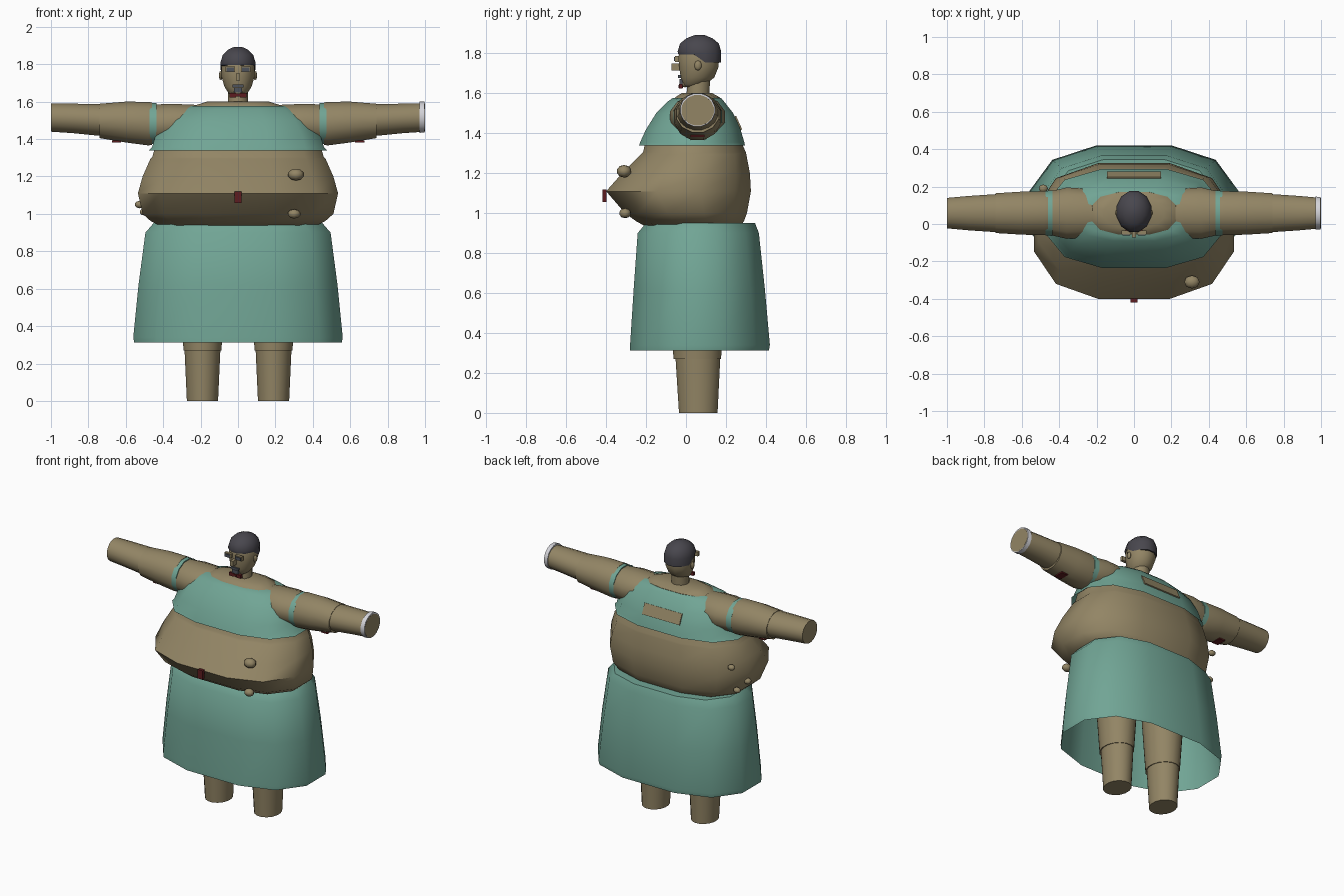
import bpy, bmesh, math
from mathutils import Vector


def material(name, rgb):
    m = bpy.data.materials.new(name)
    m.diffuse_color = (*rgb, 1)
    return m


SKIN = material("olive skin", (0.29, 0.235, 0.13))
TEAL = material("teal cloth", (0.165, 0.375, 0.30))
HAIR = material("dark hair", (0.065, 0.062, 0.075))
RED = material("dark red", (0.11, 0.012, 0.014))
WHITE = material("white cuff", (0.66, 0.66, 0.70))
GREY = material("slate grey", (0.075, 0.085, 0.105))

# Cross-sections as unit outlines
Q = [(1, 0.3), (0.78, 0.78), (0.36, 1)]
BODY = (Q + [(-x, y) for x, y in Q[::-1]] + [(-x, -y) for x, y in Q]
        + [(x, -y) for x, y in Q[::-1]])


def circle(n):
    return [(math.cos(2 * math.pi * (i + .5) / n), math.sin(2 * math.pi * (i + .5) / n))
            for i in range(n)]


def finish(name, bm, mat, angle=45):
    bmesh.ops.recalc_face_normals(bm, faces=bm.faces)
    me = bpy.data.meshes.new(name)
    bm.to_mesh(me)
    bm.free()
    ob = bpy.data.objects.new(name, me)
    bpy.context.collection.objects.link(ob)
    me.materials.append(mat)
    bpy.ops.object.select_all(action='DESELECT')
    ob.select_set(True)
    bpy.context.view_layer.objects.active = ob
    bpy.ops.object.shade_smooth_by_angle(angle=math.radians(angle))
    return ob


def loft(name, rings, section, mat, axis='Z', side=1, caps=(True, True), shift=0):
    """Rings are (position, half width, low, high); X axis lofts use y low/high from width."""
    bm = bmesh.new()
    loops = []
    for p, w, a, b in rings:
        c, r = (a + b) / 2, (b - a) / 2
        if axis == 'Z':
            pts = [(shift + u * w, c + v * r, p) for u, v in section]
        else:
            pts = [(side * p, 0.058 + u * w, c + v * r) for u, v in section]
        loops.append([bm.verts.new(q) for q in pts])
    n = len(section)
    for A, B in zip(loops, loops[1:]):
        for i in range(n):
            bm.faces.new((A[i], A[(i + 1) % n], B[(i + 1) % n], B[i]))
    for flag, loop in zip(caps, (loops[0], loops[-1])):
        if flag:
            bm.faces.new(loop)
    return finish(name, bm, mat)


def box(name, loc, size, mat, tilt=0):
    bm = bmesh.new()
    bmesh.ops.create_cube(bm, size=1)
    for v in bm.verts:
        v.co = Vector(a * b for a, b in zip(v.co, size))
    ob = finish(name, bm, mat)
    ob.location = loc
    ob.rotation_euler.x = tilt
    return ob


def ball(name, loc, size, mat, seg=8, rings=5):
    bm = bmesh.new()
    bmesh.ops.create_uvsphere(bm, u_segments=seg, v_segments=rings, radius=1)
    for v in bm.verts:
        v.co = Vector(a * b + c for a, b, c in zip(v.co, size, loc))
    return finish(name, bm, mat, 50)


# Skirt, open at the hem
loft("skirt", [(0.312, 0.555, -0.28, 0.415), (0.34, 0.56, -0.28, 0.42),
               (0.62, 0.532, -0.262, 0.395), (0.90, 0.495, -0.242, 0.365),
               (0.952, 0.45, -0.20, 0.345)], BODY, TEAL, caps=(False, True))

# Belly
loft("belly", [(0.938, 0.42, -0.21, 0.275), (0.96, 0.465, -0.25, 0.29),
               (1.0, 0.51, -0.305, 0.305), (1.11, 0.535, -0.40, 0.325),
               (1.20, 0.51, -0.32, 0.32), (1.295, 0.468, -0.225, 0.302),
               (1.305, 0.458, -0.215, 0.30), (1.37, 0.44, -0.20, 0.27)], BODY, SKIN)

# Shirt and bare neckline
loft("shirt", [(1.34, 0.475, -0.235, 0.295), (1.355, 0.46, -0.23, 0.292),
               (1.42, 0.44, -0.20, 0.273), (1.50, 0.39, -0.15, 0.237),
               (1.56, 0.32, -0.09, 0.19), (1.578, 0.26, -0.065, 0.175)],
     BODY, TEAL, caps=(False, True))
loft("neckline", [(1.57, 0.24, -0.06, 0.17), (1.58, 0.23, -0.055, 0.17),
                  (1.602, 0.16, -0.02, 0.13)], BODY, SKIN)
box("back_patch", (0, 0.2625, 1.452), (0.29, 0.008, 0.075), SKIN, math.atan(0.45))

# Arms with sleeve bands
R12 = circle(12)
for s, n in ((-1, "left"), (1, "right")):
    loft(n + "_shoulder", [(0.17, 0.105, 1.42, 1.582), (0.25, 0.135, 1.39, 1.588),
                           (0.36, 0.142, 1.375, 1.592), (0.46, 0.118, 1.37, 1.588)],
         R12, SKIN, 'X', s)
    loft(n + "_sleeve_band", [(0.435, 0.126, 1.372, 1.596), (0.472, 0.123, 1.368, 1.598)],
         R12, TEAL, 'X', s)
    loft(n + "_upper_arm", [(0.46, 0.12, 1.365, 1.60), (0.48, 0.122, 1.362, 1.603),
                            (0.60, 0.119, 1.378, 1.604), (0.74, 0.11, 1.402, 1.592)],
         R12, SKIN, 'X', s)
    loft(n + "_forearm", [(0.73, 0.104, 1.415, 1.588), (0.88, 0.094, 1.43, 1.591),
                          (0.999, 0.083, 1.438, 1.593)], circle(16), SKIN, 'X', s)
    box(n + "_arm_tag", (s * 0.65, 0.058, 1.387), (0.05, 0.07, 0.009), RED)
loft("wrist_cuff", [(0.97, 0.09, 1.432, 1.602), (0.998, 0.088, 1.433, 1.602)],
     circle(16), WHITE, 'X')

# Legs
for s, n in ((-1, "left"), (1, "right")):
    loft(n + "_lower_leg", [(0, 0.085, -0.037, 0.16), (0.28, 0.098, -0.055, 0.174)],
         circle(16), SKIN, shift=s * 0.19)
    loft(n + "_thigh", [(0.27, 0.103, -0.065, 0.178), (0.92, 0.15, -0.10, 0.21)],
         circle(16), SKIN, shift=s * 0.19)

# Neck and head
loft("neck", [(1.59, 0.056, 0.0, 0.118), (1.70, 0.054, 0.01, 0.125)], R12, SKIN)
loft("head", [(1.632, 0.03, -0.008, 0.06), (1.645, 0.052, -0.02, 0.10),
              (1.68, 0.075, -0.03, 0.145), (1.73, 0.09, -0.037, 0.165),
              (1.79, 0.092, -0.04, 0.172), (1.85, 0.075, -0.015, 0.15)], R12, SKIN)

# Hair cap, lower at the back than at the forehead
hair = loft("hair", [(1.755, 0.095, -0.042, 0.178), (1.81, 0.097, -0.046, 0.18),
                     (1.85, 0.084, -0.033, 0.168), (1.876, 0.058, 0.0, 0.135),
                     (1.893, 0.022, 0.045, 0.092)], R12, HAIR)
for v in hair.data.vertices:
    if v.co.z < 1.76 and v.co.y < 0.045:
        v.co.z = 1.795

# Face details
for s in (-1, 1):
    box("spectacle_rim", (s * 0.041, -0.046, 1.773), (0.05, 0.02, 0.03), SKIN)
    box("spectacle_lens", (s * 0.041, -0.058, 1.772), (0.04, 0.006, 0.02), GREY)
    ball("ear", (s * 0.092, 0.06, 1.74), (0.01, 0.018, 0.025), SKIN)
box("nose", (0, -0.05, 1.732), (0.022, 0.044, 0.036), SKIN)
box("moustache", (0, -0.032, 1.684), (0.058, 0.014, 0.014), GREY)
box("goatee", (0, -0.022, 1.66), (0.045, 0.022, 0.024), GREY)
ball("chin", (0, -0.005, 1.648), (0.03, 0.025, 0.018), SKIN)

# Bow tie and belly button tag
box("bow_tie_knot", (0, -0.026, 1.635), (0.024, 0.022, 0.016), RED)
for s in (-1, 1):
    box("bow_tie_wing", (s * 0.028, -0.026, 1.635), (0.034, 0.018, 0.023), RED)
box("belly_tag", (0, -0.408, 1.088), (0.038, 0.022, 0.062), RED)

# Warts
for x, y, z, r in ((0.31, -0.31, 1.21, 0.044), (0.30, -0.305, 1.0, 0.035),
                   (-0.525, 0.07, 1.05, 0.028), (-0.50, 0.15, 1.01, 0.026),
                   (-0.485, 0.19, 1.18, 0.026)):
    ball("wart", (x, y, z), (r, r * 0.85, r * 0.72), SKIN)
